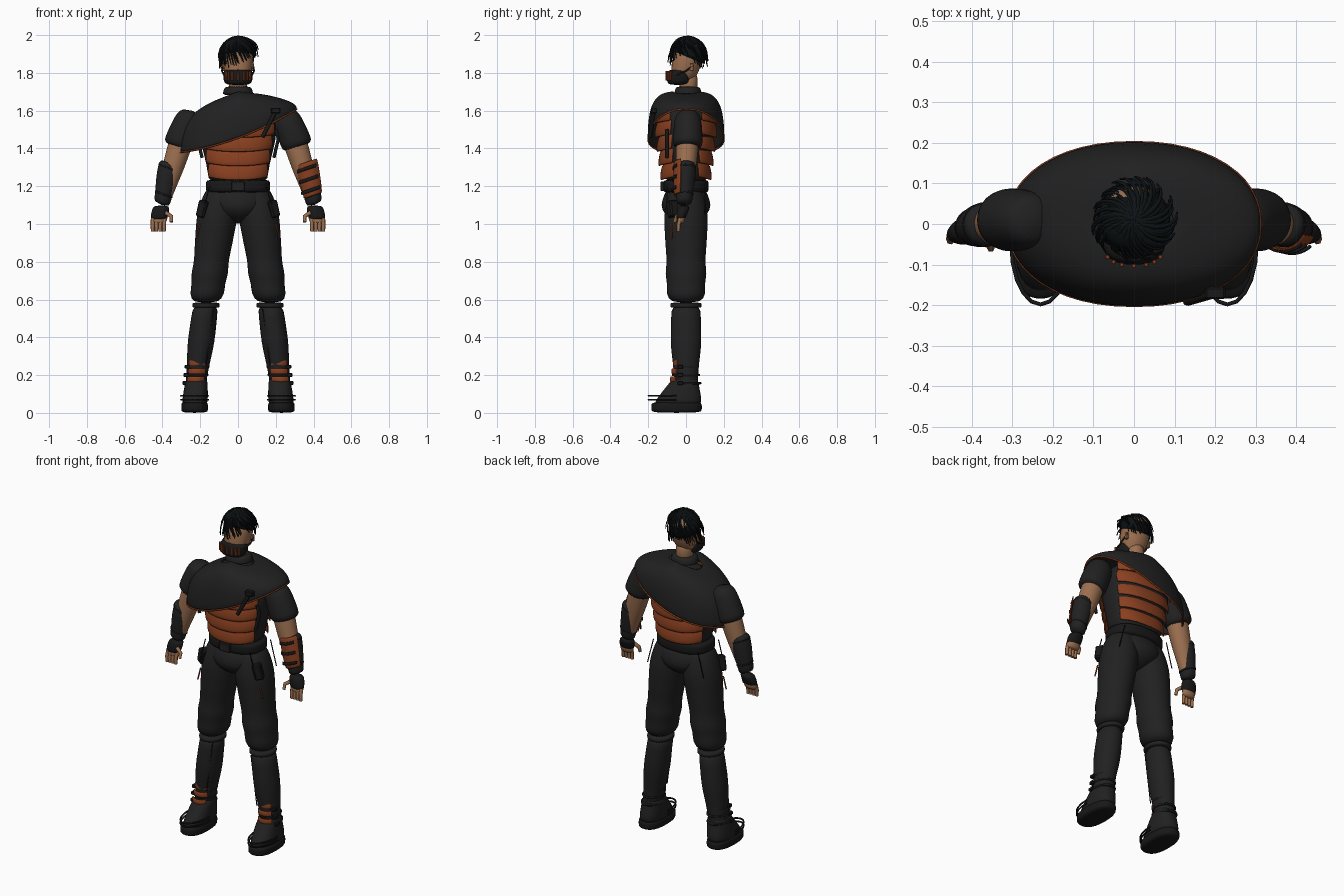
import bpy, bmesh, math, random
from mathutils import Vector

random.seed(4)
if "Cube" in bpy.data.objects:
    bpy.data.objects.remove(bpy.data.objects["Cube"], do_unlink=True)


def material(name, *colour):
    mat = bpy.data.materials.new(name)
    mat.use_nodes = True
    mat.diffuse_color = (*colour, 1)
    shader = mat.node_tree.nodes["Principled BSDF"]
    shader.inputs["Base Color"].default_value = (*colour, 1)
    shader.inputs["Roughness"].default_value = .8
    return mat


CLOTH = material("charcoal cloth", .015, .015, .015)
LEATHER = material("black leather", .009, .009, .009)
RUST = material("rust orange", .25, .05, .014)
SKIN = material("tan skin", .33, .16, .08)
HAIR = material("black hair", .004, .006, .007)
WHITE = material("eye white", .5, .4, .4)


def finish(name, bm, mat, smooth=False, thickness=0):
    bmesh.ops.recalc_face_normals(bm, faces=bm.faces)
    mesh = bpy.data.meshes.new(name)
    bm.to_mesh(mesh)
    bm.free()
    mesh.materials.append(mat)
    obj = bpy.data.objects.new(name, mesh)
    bpy.context.collection.objects.link(obj)
    if thickness:
        solid = obj.modifiers.new("thickness", "SOLIDIFY")
        solid.thickness, solid.offset = thickness, 0
    if smooth:
        subdivision = obj.modifiers.new("subdivision", "SUBSURF")
        subdivision.levels = subdivision.render_levels = 1
        mesh.polygons.foreach_set("use_smooth", [True] * len(mesh.polygons))
    return obj


def rounded(angle, power):
    """A point on a circle that is squared off as power rises above two."""
    def bulge(value):
        return math.copysign(abs(value) ** (2 / power), value)
    return Vector((bulge(math.cos(angle)), bulge(math.sin(angle)), 0))


def surface(name, rows, mat, closed=True, capped=True, thickness=0):
    """Joins rows of points into a smooth surface."""
    bm = bmesh.new()
    rows = [[bm.verts.new(point) for point in row] for row in rows]
    for low, high in zip(rows, rows[1:]):
        corners = list(zip(low, high))
        following = corners[1:] + corners[:1] if closed else corners[1:]
        for (a, b), (d, c) in zip(corners, following):
            bm.faces.new((a, d, c, b))
    if capped:
        bm.faces.new(rows[0])
        bm.faces.new(rows[-1])
    return finish(name, bm, mat, True, thickness)


def loft(name, start, end, radii, mat, side=1, depth=(1, 1), power=2, lean=0, pitch=0, arc=None, sag=0):
    """Evenly spaced rings from start to end; arc is (middle, half) in degrees for an open shell."""
    if arc:
        angles = [math.radians(arc[0] + arc[1] * (i / 12 - 1)) for i in range(25)]
    else:
        angles = [math.tau * i / 24 for i in range(24)]
    rows = []
    for k, radius in enumerate(radii):
        t = k / (len(radii) - 1)
        centre = Vector(start).lerp(Vector(end), t)
        deep = depth[0] + (depth[1] - depth[0]) * t
        row = []
        for angle in angles:
            out = rounded(angle, power) * radius
            out.y *= deep
            out.z = lean * out.x + pitch * out.y - sag * math.sin(angle) ** 2
            point = centre + out
            point.x *= side
            row.append(point)
        rows.append(row)
    return surface(name, rows, mat, not arc, not arc, .008 if arc else 0)


def band(name, centre, radius, height, mat, side=1, **shape):
    half = Vector((0, 0, height / 2))
    edge = radius * .96
    return loft(name, centre - half, centre + half, [edge, radius, radius, radius, edge], mat, side, **shape)


def box(name, place, size, mat, turn=(0, 0, 0)):
    bm = bmesh.new()
    bmesh.ops.create_cube(bm, size=1)
    bmesh.ops.scale(bm, vec=size, verts=bm.verts)
    bmesh.ops.bevel(bm, geom=bm.edges[:], offset=min(size) * .15, segments=1, affect="EDGES")
    obj = finish(name, bm, mat)
    obj.location, obj.rotation_euler = place, turn
    return obj


def cords(name, paths, radius, mat, side=1, taper=0, cyclic=False):
    curve = bpy.data.curves.new(name, "CURVE")
    curve.dimensions = "3D"
    curve.bevel_depth, curve.bevel_resolution = radius, 1
    curve.use_fill_caps = True
    for path in paths:
        spline = curve.splines.new("POLY")
        spline.points.add(len(path) - 1)
        spline.use_cyclic_u = cyclic
        for i, (point, (x, y, z)) in enumerate(zip(spline.points, path)):
            point.co = (side * x, y, z, 1)
            point.radius = 1 - taper * i / len(path)
    curve.materials.append(mat)
    obj = bpy.data.objects.new(name, curve)
    bpy.context.collection.objects.link(obj)
    return obj


# torso, collar and belt
WAIST, CHEST, NECK = Vector((0, 0, 1.2)), Vector((0, .01, 1.68)), Vector((0, .01, 1.73))
loft("torso", WAIST, CHEST, [.16, .16, .18, .2, .21, .18, .08], CLOTH, depth=(.7, .7), power=2.3)
loft("collar", CHEST, NECK, [.085, .08, .075, .07], CLOTH, depth=(.9, .9))
loft("pelvis", WAIST, (0, 0, 1), [.15, .16, .165, .13, .04], CLOTH, depth=(.65, 1))
band("belt", WAIST, .172, .08, LEATHER, depth=(.7, .7), power=2.4)
box("belt_buckle", (0, -.125, 1.2), (.07, .02, .05), CLOTH)

# overlapping chest and back plates, the top ones showing only on the left
for face, middle in (("chest", -90), ("back", 90)):
    for k in range(5):
        low = WAIST + Vector((0, 0, .05 + .075 * k))
        high = low + Vector((0, 0, .085))
        size = .165 + .013 * min(k, 3)
        arc = (middle, 64) if k < 4 else (middle * .75, 40)
        loft(face + "_plate", low, high, [size + .005, size + .01, size], RUST,
             depth=(.78, .73), power=2.3, arc=arc, sag=.02)


# slanted shoulder cape with trimmed hem
def cape_point(angle, swing):
    out = rounded(angle, 2.15) * math.sin(swing)
    x, y = .31 * out.x, .2 * out.y
    fall = (1 - math.cos(swing)) ** 2
    hem = 1.455 + .37 * x + .4 * x * x
    slope = .4 if x < 0 else .12
    return x, y, 1.7 - fall * (1.7 - hem) - slope * abs(x) * (1 - fall)


angles = [math.tau * i / 48 for i in range(48)]
swings = [math.pi / 2 * k / 10 for k in range(2, 11)]
surface("cape", [[cape_point(a, swing) for a in angles] for swing in swings], CLOTH, capped=False, thickness=.008)
cords("cape_trim", [[cape_point(a, swings[-1]) for a in angles]], .005, RUST, cyclic=True)
cords("hilt", [[(.2, -.17, 1.6), (.13, -.19, 1.46)]], .012, LEATHER)
box("hilt_guard", (.2, -.17, 1.6), (.05, .03, .03), LEATHER)

# joints of the left side, mirrored for the right
SHOULDER, CUFF = Vector((.24, .01, 1.6)), Vector((.32, .01, 1.4))
ELBOW, WRIST, HAND = Vector((.36, 0, 1.33)), Vector((.405, -.01, 1.1)), Vector((.42, -.03, 1.02))
HIP, KNEE, ANKLE, SOLE = Vector((.09, 0, 1.2)), Vector((.17, 0, .58)), Vector((.23, 0, .1)), Vector((.23, -.05, .03))
LEAN = .35

for label, side in (("left_", 1), ("right_", -1)):
    # sleeve, bare arm and gauntlet
    loft(label + "sleeve", SHOULDER, CUFF, [.05, .07, .075, .078, .078, .078], CLOTH, side, lean=LEAN)
    loft(label + "arm", SHOULDER.lerp(CUFF, .6), WRIST, [.06, .06, .057, .053, .046, .04, .036], SKIN, side, lean=LEAN)
    loft(label + "gauntlet", ELBOW, WRIST, [.053, .055, .055, .052, .047, .043, .042], CLOTH, side, lean=LEAN)
    for k in range(3):
        t = .15 + .3 * k
        band(label + "gauntlet_strap", ELBOW.lerp(WRIST, t), .058 - .014 * t, .014, LEATHER, side, lean=LEAN)

    # glove, palm, fingers and thumb
    loft(label + "glove", WRIST, HAND, [.042, .046, .047, .044], LEATHER, side, depth=(.8, .5))
    loft(label + "palm", WRIST.lerp(HAND, .5), HAND - Vector((0, 0, .02)), [.04, .043, .042, .036], SKIN, side,
         depth=(.5, .5))
    fingers = []
    for k in range(4):
        knuckle = HAND + Vector((.02 * k - .03, 0, .01))
        bend = knuckle + Vector((.002, -.01, -.035))
        fingers.append([knuckle, bend, bend - Vector((0, 0, .035))])
    thumb = HAND.lerp(WRIST, .5) - Vector((.03, .02, 0))
    fingers.append([thumb, thumb - Vector((.03, .01, .02)), thumb - Vector((.03, .02, .05))])
    cords(label + "fingers", fingers, .012, SKIN, side, taper=.3)

    # baggy trouser leg, gathered at the knee
    loft(label + "trouser_leg", HIP, KNEE, [.07, .09, .102, .108, .107, .103, .1, .095, .092, .1, .087, .094, .07],
         CLOTH, side, depth=(1.05, 1.15))

    # boot shaft, shoe and sole
    loft(label + "boot_shaft", KNEE, ANKLE, [.07, .068, .072, .07, .06, .055, .055], CLOTH, side, depth=(1.15, 1.15))
    band(label + "boot_cuff", KNEE - Vector((0, 0, .01)), .073, .03, CLOTH, side, depth=(1.15, 1.15))
    loft(label + "shoe", SOLE, ANKLE.lerp(KNEE, .2), [.066, .068, .065, .06, .055], CLOTH, side,
         depth=(2, 1.1), power=2.4)
    band(label + "sole", SOLE, .071, .06, LEATHER, side, depth=(1.9, 1.9), power=2.5)

    # wire loops round the toe
    wires = []
    for z in (.07, .09):
        sweep = [math.pi * (1 + i / 10) for i in range(11)]
        wires.append([(ANKLE.x + .072 * math.cos(a), SOLE.y + .148 * math.sin(a), z) for a in sweep])
    cords(label + "toe_wires", wires, .005, LEATHER, side)

    # shin straps with buckles over rust patches
    for k in range(3):
        spot = ANKLE.lerp(KNEE, .12 + .09 * k)
        spread = 1.35 - .13 * k
        band(label + "shin_strap", spot, .061, .016, LEATHER, side, depth=(spread, spread))
        box(label + "shin_buckle", (side * (spot.x + .055), -.03, spot.z), (.03, .03, .02), LEATHER)
        band(label + "shin_patch", spot + Vector((0, 0, .02)), .06, .03, RUST, side,
             depth=(spread, spread), arc=(-90, 48))

    # hip pouch, hanging cords and side strap
    box(label + "hip_pouch", (side * .185, -.07, 1.08), (.05, .05, .09), LEATHER, (0, side * -.25, side * .5))
    hanging = Vector((.04, 0, -.15))
    for y in (-.1, .1):
        top = Vector((.15, y, WAIST.z))
        cords(label + "hip_cord", [[top, top + hanging]], .003, LEATHER, side)
    piping = Vector((.2, -.075, 1))
    cords(label + "leg_piping", [[piping, piping + hanging / 2]], .004, RUST, side)
    strap = Vector((.2, -.1, 1.5))
    cords(label + "side_strap", [[strap, strap + hanging / 3, strap + hanging - Vector((.05, 0, 0))]],
          .01, LEATHER, side)
    shin = KNEE - Vector((.04, .06, .03))
    cords(label + "boot_cord", [[shin, shin + hanging * 2 - Vector((.04, 0, 0))]], .003, LEATHER, side)

    # ear, eye, brow and mask strap
    box(label + "ear", (side * .078, .03, 1.83), (.015, .02, .04), SKIN)
    box(label + "eye", (side * .033, -.06, 1.85), (.02, .01, .01), WHITE, (0, 0, side * .3))
    box(label + "brow", (side * .033, -.06, 1.87), (.03, .01, .01), HAIR, (0, side * -.15, side * .3))
    cords(label + "mask_strap", [[(.075, -.05, 1.79), (.085, 0, 1.81), (.08, .04, 1.84)]], .005, LEATHER, side)

# slatted bracer on the front of the left forearm only
loft("bracer", WRIST.lerp(ELBOW, .2), ELBOW, [.052, .058, .061, .062], RUST, lean=LEAN, arc=(-85, 62))
for k in range(3):
    band("bracer_bar", ELBOW.lerp(WRIST, .15 + .25 * k), .066, .018, LEATHER, lean=LEAN, arc=(-95, 50))

# neck, head and nose
CHIN, CROWN = Vector((0, -.02, 1.735)), Vector((0, .03, 1.98))
loft("neck", CHEST, NECK.lerp(CROWN, .3), [.052, .047, .05], SKIN)
loft("head", CHIN, CROWN, [.03, .06, .073, .078, .081, .08, .068, .03], SKIN, power=2.2)
loft("nose", (0, -.07, 1.815), (0, -.055, 1.86), [.013, .01, .006], SKIN)

# slatted face mask
loft("mask", (0, -.04, 1.735), (0, -.035, 1.82), [.06, .074, .078, .079, .078, .07], LEATHER,
     depth=(.85, .75), power=2.5)
for k in range(-3, 4):
    angle = math.radians(18 * k - 90)
    out = rounded(angle, 2.5) * .077
    box("mask_slat", (out.x, .82 * out.y - .04, 1.785), (.01, .01, .05), RUST, (0, 0, angle))

# hair cap and swept, uneven strands
loft("hair_cap", CHIN.lerp(CROWN, .55), CROWN, [.08, .088, .088, .075, .03], HAIR, depth=(.95, .95), pitch=-.42)
strands = []
for i in range(90):
    angle = math.tau * i / 90
    front = max(0, -math.sin(angle))
    end = 1.85 + .05 * front + .03 * front * math.cos(angle) + random.uniform(-.03, .03)
    reach = random.uniform(.085, .108)
    path = []
    for k in range(7):
        bend = math.pi / 2 * k / 6
        turn = angle + bend / 2
        radius = reach * math.sin(bend)
        path.append((radius * math.cos(turn), .012 + radius * math.sin(turn),
                     end + (CROWN.z + .01 - end) * max(0, math.cos(bend))))
    strands.append(path)
cords("hair_strands", strands, .0085, HAIR, taper=.85)
